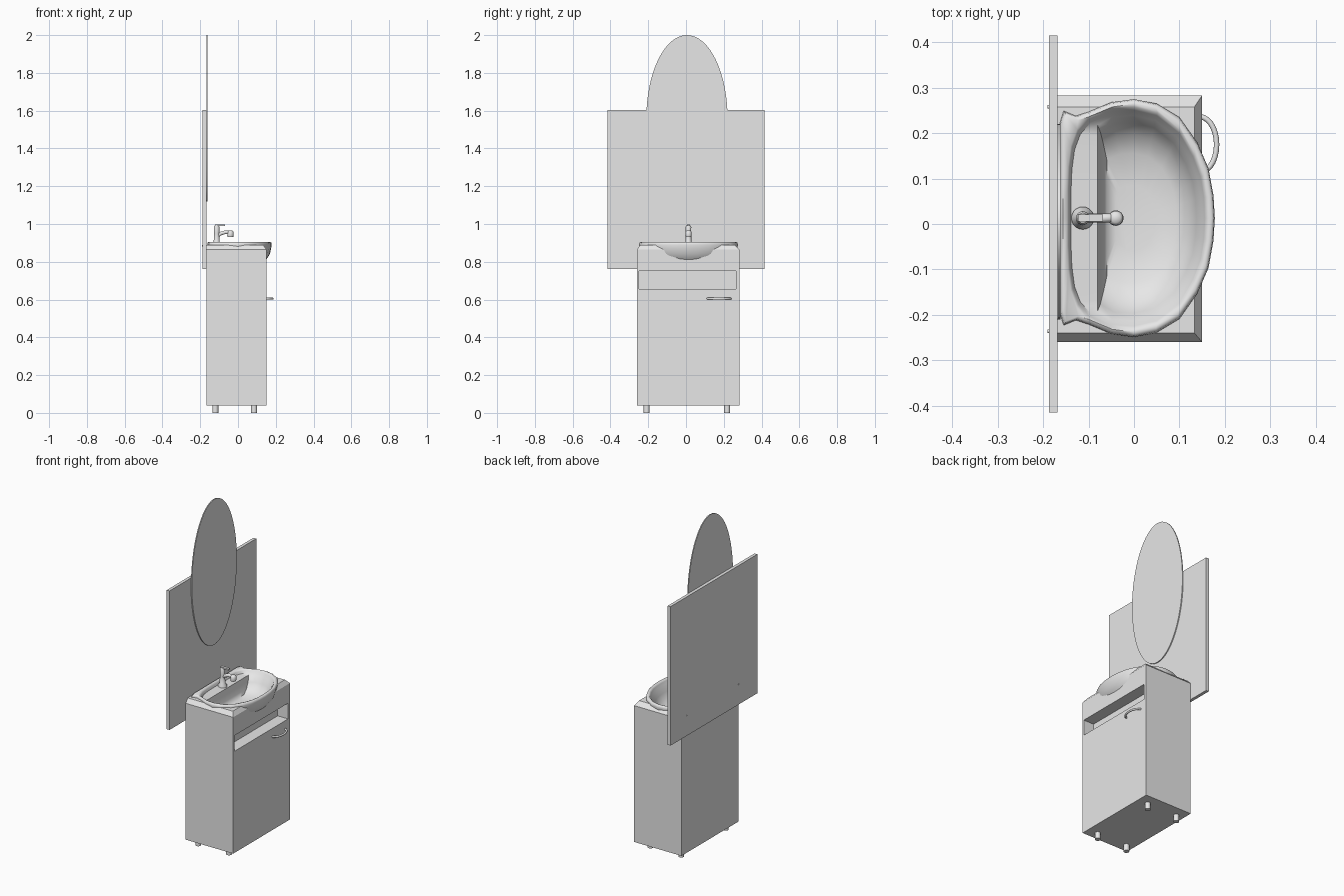
import bpy, bmesh, math
from mathutils import Vector

if "Cube" in bpy.data.objects:
    bpy.data.objects.remove(bpy.data.objects["Cube"], do_unlink=True)

grey = bpy.data.materials.new("light_grey")
grey.use_nodes = True
grey.diffuse_color = (0.8, 0.8, 0.8, 1)
grey.node_tree.nodes["Principled BSDF"].inputs["Base Color"].default_value = (0.8, 0.8, 0.8, 1)

MID_Y = 0.013  # shared centre line of cabinet, basin and tap


def finish(obj, smooth=False):
    """Give an object its material and shading."""
    obj.data.materials.clear()
    obj.data.materials.append(grey)
    bpy.ops.object.select_all(action="DESELECT")
    obj.select_set(True)
    bpy.context.view_layer.objects.active = obj
    if smooth:
        bpy.ops.object.shade_smooth_by_angle(angle=math.radians(50))
    return obj


def loft(name, rings, smooth=False):
    """Skin closed rings of equal length and cap both ends."""
    bm = bmesh.new()
    loops = [[bm.verts.new(p) for p in ring] for ring in rings]
    n = len(loops[0])
    for a, b in zip(loops, loops[1:]):
        for i in range(n):
            j = (i + 1) % n
            bm.faces.new((a[i], a[j], b[j], b[i]))
    bm.faces.new(loops[0])
    bm.faces.new(loops[-1])
    bmesh.ops.recalc_face_normals(bm, faces=bm.faces)
    mesh = bpy.data.meshes.new(name)
    bm.to_mesh(mesh)
    bm.free()
    obj = bpy.data.objects.new(name, mesh)
    bpy.context.collection.objects.link(obj)
    return finish(obj, smooth)


def rect(x0, x1, y0, y1, z):
    return [(x0, y0, z), (x1, y0, z), (x1, y1, z), (x0, y1, z)]


def box(name, x0, x1, y0, y1, z0, z1):
    return loft(name, [rect(x0, x1, y0, y1, z) for z in (z0, z1)])


def turned(name, x, y, profile, sides=20):
    """Round part from (radius, z) pairs."""
    angles = [math.tau * i / sides for i in range(sides)]
    return loft(name, [[(x + r * math.cos(a), y + r * math.sin(a), z) for a in angles]
                       for r, z in profile], True)


def tube(name, points, radius):
    curve = bpy.data.curves.new(name, "CURVE")
    curve.dimensions = "3D"
    curve.bevel_depth = radius
    curve.bevel_resolution = 3
    curve.use_fill_caps = True
    spline = curve.splines.new("POLY")
    spline.points.add(len(points) - 1)
    for sp, p in zip(spline.points, points):
        sp.co = (*p, 1)
    obj = bpy.data.objects.new(name, curve)
    bpy.context.collection.objects.link(obj)
    finish(obj)
    bpy.ops.object.convert(target="MESH")
    return finish(bpy.context.object, True)


def cut(target, cutter):
    mod = target.modifiers.new("cut", "BOOLEAN")
    mod.operation = "DIFFERENCE"
    mod.object = cutter
    finish(target)
    bpy.ops.object.modifier_apply(modifier=mod.name)
    bpy.data.objects.remove(cutter, do_unlink=True)


def x_disc(name, x0, x1, y, z, ry, rz, sides):
    """Elliptical plate facing along x."""
    angles = [math.tau * i / sides for i in range(sides)]
    return loft(name, [[(x, y + ry * math.cos(a), z + rz * math.sin(a)) for a in angles]
                       for x in (x0, x1)], True)


# Wall panel, oval mirror and panel screws
box("wall_panel", -0.187, -0.168, -0.415, 0.415, 0.763, 1.604)
x_disc("oval_mirror", -0.168, -0.162, 0.005, 1.56, 0.215, 0.44, 64)
for y in (-0.236, 0.258):
    x_disc("panel_screw", -0.19, -0.186, y, 0.885, 0.004, 0.004, 10)

# Half outlines of the basin, from back to front
rim_half = [(-.163, 0), (-.163, .11), (-.163, .21), (-.155, .236), (-.128, .225),
            (-.1, .234), (-.05, .255), (0, .262), (.05, .252), (.1, .222),
            (.14, .165), (.164, .11), (.175, .05), (.178, 0)]
bowl_half = [(-.143, 0), (-.143, .06), (-.141, .11), (-.135, .155), (-.122, .19),
             (-.1, .215), (-.05, .235), (0, .238), (.05, .226), (.1, .187),
             (.13, .135), (.147, .09), (.154, .045), (.156, 0)]


def ring(half, scale, z, min_x=-1):
    full = half + [(x, -y) for x, y in half[-2:0:-1]]
    return [(max(x * scale, min_x), MID_Y + y * scale, z) for x, y in full]


# Cabinet with chamfered top, basin opening and front niche
cabinet = loft("cabinet", [rect(-.168, .15, -.26, .283, .04),
                           rect(-.168, .15, -.26, .283, .865),
                           rect(-.168, .133, -.24, .258, .89)])
cut(cabinet, loft("basin_cutter", [ring(rim_half, s, z) for s, z in
                                   ((.55, .775), (.78, .81), (.88, .845), (.93, .88), (.93, .95))]))
cut(cabinet, box("niche_cutter", .08, .2, -.25, .265, .655, .75))

# Basin: outer shell, rounded rim, tap ledge and bowl
outer = [ring(rim_half, s, z) for s, z in
         ((.3, .755), (.6, .768), (.85, .813), (.95, .842), (.985, .87), (1, .89), (.99, .901), (.96, .905))]
inner = [ring(bowl_half, s, z) for s, z in ((1.03, .903), (1, .896), (.97, .882))]
bowl = [ring(bowl_half, s, z, x) for s, z, x in
        ((.95, .878, -.08), (.88, .843, -.074), (.77, .812, -.068), (.6, .792, -.06), (.3, .785, -.04))]
loft("basin", outer + inner + bowl, True)

# Tap: column, spout, nozzle and lever
TAP_X = -0.113
turned("tap_column", TAP_X, MID_Y, [(.025, .87), (.025, .888), (.016, .9), (.014, .95),
                                    (.015, .985), (.011, .993)])
tube("tap_spout", [(TAP_X, MID_Y, .935), (-.09, MID_Y, .95), (-.065, MID_Y, .957),
                   (-.047, MID_Y, .955), (-.04, MID_Y, .945)], 0.01)
turned("tap_nozzle", -.04, MID_Y, [(.015, .932), (.017, .94), (.016, .958), (.01, .965)])
box("tap_lever", TAP_X - .01, -.068, MID_Y - .008, MID_Y + .008, .989, .998)

# Door handle: a bowed bar
arc = [math.pi * i / 14 for i in range(15)]
tube("door_handle", [(.145 + .037 * math.sin(a), .175 - .061 * math.cos(a), .605) for a in arc], 0.006)

# Four short feet
for x in (-.12, .085):
    for y in (-.208, .218):
        turned("foot", x, y, [(.016, 0), (.016, .042)], 16)
